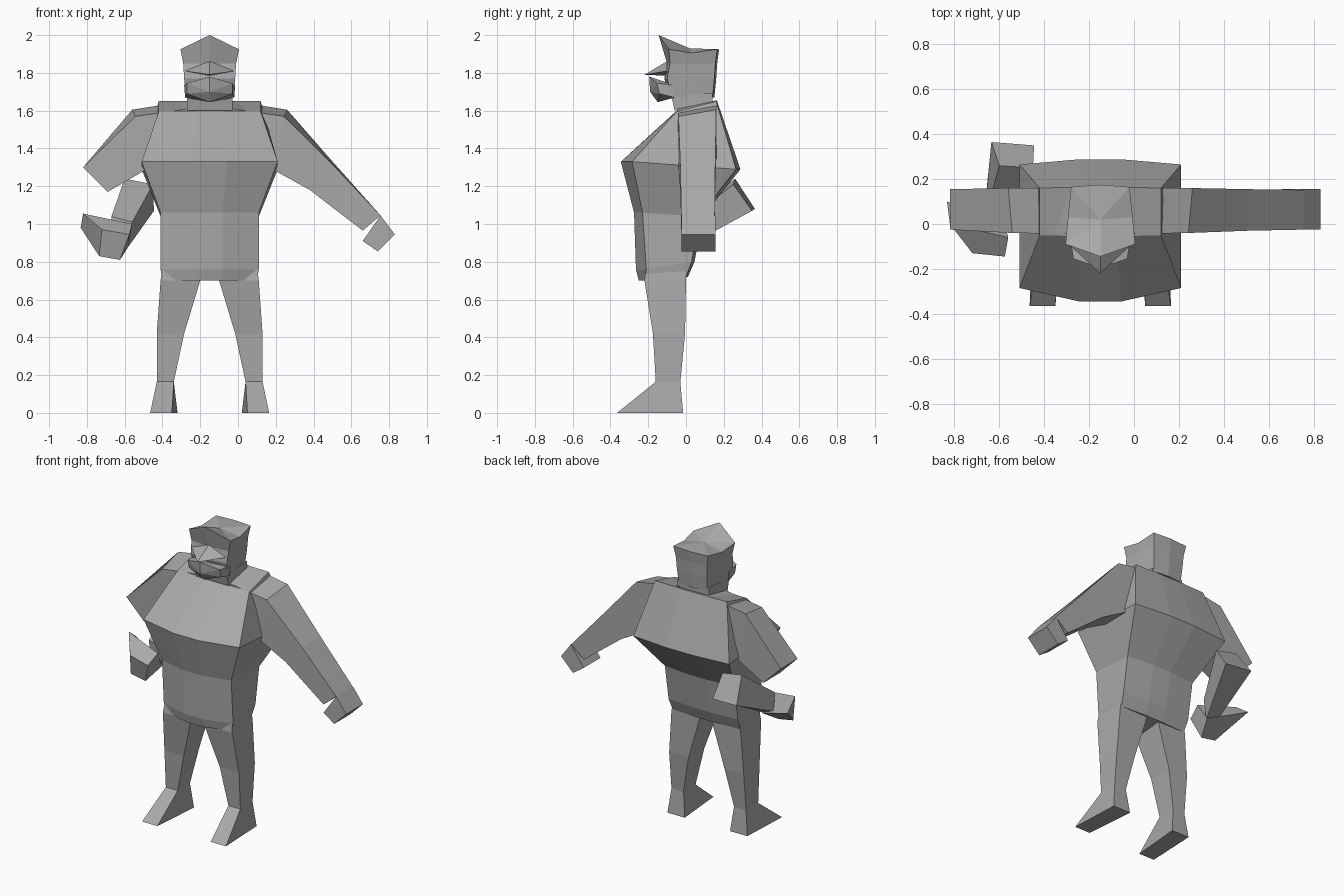
import bpy
import bmesh
from mathutils import Vector

cube = bpy.data.objects.get("Cube")
if cube:
    bpy.data.objects.remove(cube, do_unlink=True)

AXIS = -0.15  # x position of the body's plane of symmetry

grey = bpy.data.materials.new("plain grey")
grey.use_nodes = True
grey.diffuse_color = (0.4, 0.4, 0.4, 1)
grey.node_tree.nodes["Principled BSDF"].inputs["Base Color"].default_value = grey.diffuse_color


def finish(name, bm):
    """Turn a bmesh into a flat-shaded object placed on the body axis."""
    bmesh.ops.recalc_face_normals(bm, faces=bm.faces)
    mesh = bpy.data.meshes.new(name)
    bm.to_mesh(mesh)
    bm.free()
    mesh.materials.append(grey)
    part = bpy.data.objects.new(name, mesh)
    part.location.x = AXIS
    bpy.context.collection.objects.link(part)
    return part


def loft(name, rings, side=1, cap_end=True):
    """Skin a list of equal-length rings; side=-1 mirrors the part."""
    bm = bmesh.new()
    loops = [[bm.verts.new((side * x, y, z)) for x, y, z in ring] for ring in rings]
    for low, high in zip(loops, loops[1:]):
        for i in range(len(low)):
            j = (i + 1) % len(low)
            bm.faces.new((low[i], low[j], high[j], high[i]))
    bm.faces.new(loops[0])
    if cap_end:
        bm.faces.new(loops[-1])
    return finish(name, bm)


def body_ring(half, front, front_mid, back, back_mid, z_front, z_back):
    """Eight-sided section, bowed at the front and the back."""
    inner = half * 0.26
    right = [(-half, back, z_back), (-half, front, z_front), (-inner, front_mid, z_front)]
    left = [(-x, y, z) for x, y, z in reversed(right)]
    return [(-inner, back_mid, z_back)] + right + left + [(inner, back_mid, z_back)]


def box_ring(x_in, x_out, y_front, y_back, z):
    return [(x_in, y_front, z), (x_out, y_front, z), (x_out, y_back, z), (x_in, y_back, z)]


def arm_ring(top, bottom, y_front, y_back, slope=0.0):
    """Four-sided arm section; slope lowers the front upper corner."""
    (xt, zt), (xb, zb) = top, bottom
    return [(xt, y_back, zt), (xt - slope / 2, y_front, zt - slope),
            (xb, y_front, zb), (xb, y_back, zb)]


# Torso, from hips to shoulders
loft("torso", [
    body_ring(0.25, -0.20, -0.25, 0.00, 0.01, 0.70, 0.72),
    body_ring(0.26, -0.21, -0.265, 0.03, 0.045, 0.76, 0.80),
    body_ring(0.26, -0.23, -0.275, 0.07, 0.09, 1.06, 1.04),
    body_ring(0.36, -0.285, -0.345, 0.265, 0.288, 1.33, 1.29),
    body_ring(0.27, -0.05, -0.055, 0.16, 0.165, 1.595, 1.65),
])

# Legs and feet
for side, label in ((1, "left"), (-1, "right")):
    loft(label + "_leg", [
        box_ring(0.03, 0.25, -0.21, 0.0, 0.78),
        box_ring(0.05, 0.26, -0.22, 0.0, 0.70),
        box_ring(0.135, 0.28, -0.175, -0.005, 0.42),
        box_ring(0.19, 0.28, -0.16, -0.03, 0.165),
    ], side)
    sole = [(0.20, -0.365, 0), (0.315, -0.365, 0), (0.30, -0.015, 0), (0.17, -0.015, 0)]
    loft(label + "_foot", [sole, box_ring(0.19, 0.28, -0.16, -0.03, 0.165)], side)

# Straight left arm with its hand
shoulder = [
    arm_ring((0.10, 1.655), (0.10, 1.38), -0.045, 0.163, 0.04),
    arm_ring((0.41, 1.605), (0.35, 1.28), -0.04, 0.16, 0.035),
]
wrist = arm_ring((0.905, 1.045), (0.81, 0.965), -0.025, 0.152)
loft("left_arm", shoulder + [
    arm_ring((0.66, 1.32), (0.53, 1.18), -0.03, 0.155, 0.01), wrist])
loft("left_hand", [
    arm_ring((0.905, 1.045), (0.81, 0.91), -0.025, 0.155),
    arm_ring((0.98, 0.945), (0.89, 0.855), -0.025, 0.155),
])

# Right upper arm, detached forearm and hand
loft("right_upper_arm", shoulder + [
    arm_ring((0.67, 1.30), (0.54, 1.17), -0.025, 0.155)], -1)
loft("right_forearm", [
    [(0.45, 0.26, 1.24), (0.30, 0.25, 1.21), (0.295, 0.35, 1.07), (0.485, 0.365, 1.08)],
    [(0.52, 0.0, 1.04), (0.41, 0.0, 1.01), (0.43, 0.0, 0.88), (0.52, 0.02, 0.92)],
], -1)
loft("right_hand", [
    [(0.57, -0.13, 0.97), (0.425, -0.145, 0.945), (0.475, -0.10, 0.81), (0.585, -0.10, 0.83)],
    [(0.67, 0.0, 1.055), (0.41, -0.06, 1.0), (0.43, 0.01, 0.88), (0.683, 0.10, 0.98)],
], -1)


def head_ring(half, front, back, z):
    """Eight-sided head section, starting at the front centre."""
    return [(0, front - 0.015, z), (half, front, z), (half * 0.93, 0.03, z),
            (half * 0.84, back, z), (0, back + 0.01, z), (-half * 0.84, back, z),
            (-half * 0.93, 0.03, z), (-half, front, z)]


# Neck and skull
loft("neck", [box_ring(-0.12, 0.12, -0.06, 0.14, 1.60),
              box_ring(-0.12, 0.12, -0.08, 0.14, 1.69)])
crown = head_ring(0.155, -0.09, 0.165, 1.925)
crown[0] = (0, -0.145, 2.0)
for i in (2, 6):
    crown[i] = (crown[i][0], crown[i][1], 1.905)
skull = loft("skull", [
    head_ring(0.125, -0.07, 0.14, 1.67),
    head_ring(0.135, -0.10, 0.15, 1.77),
    head_ring(0.14, -0.085, 0.155, 1.85),
    crown,
], cap_end=False)

# Ridged crown closing the skull
bm = bmesh.new()
rim = [bm.verts.new(p) for p in crown]
ridge = bm.verts.new((0, 0.02, 1.93))
for i in range(0, 8, 2):
    a, b, c = rim[i], rim[i + 1], rim[(i + 2) % 8]
    bm.faces.new((ridge, a, b))
    bm.faces.new((ridge, b, c))
finish("crown", bm)

# Pointed nose across the face
bm = bmesh.new()
for point in ((0, -0.22, 1.79), (0, -0.10, 1.862), (0.13, -0.10, 1.81),
              (-0.13, -0.10, 1.81), (0, -0.10, 1.785)):
    bm.verts.new(point)
bmesh.ops.convex_hull(bm, input=bm.verts)
finish("nose", bm)

# Jutting jaw
bm = bmesh.new()
half_jaw = ((0.0, -0.195, 1.78), (0.0, -0.19, 1.70), (0.0, -0.15, 1.645),
            (0.12, -0.155, 1.745), (0.12, -0.14, 1.69), (0.135, -0.06, 1.735),
            (0.13, -0.06, 1.67))
for point in half_jaw:
    bm.verts.new(point)
    if point[0]:
        bm.verts.new(Vector(point) * Vector((-1, 1, 1)))
bmesh.ops.convex_hull(bm, input=bm.verts)
finish("jaw", bm)
